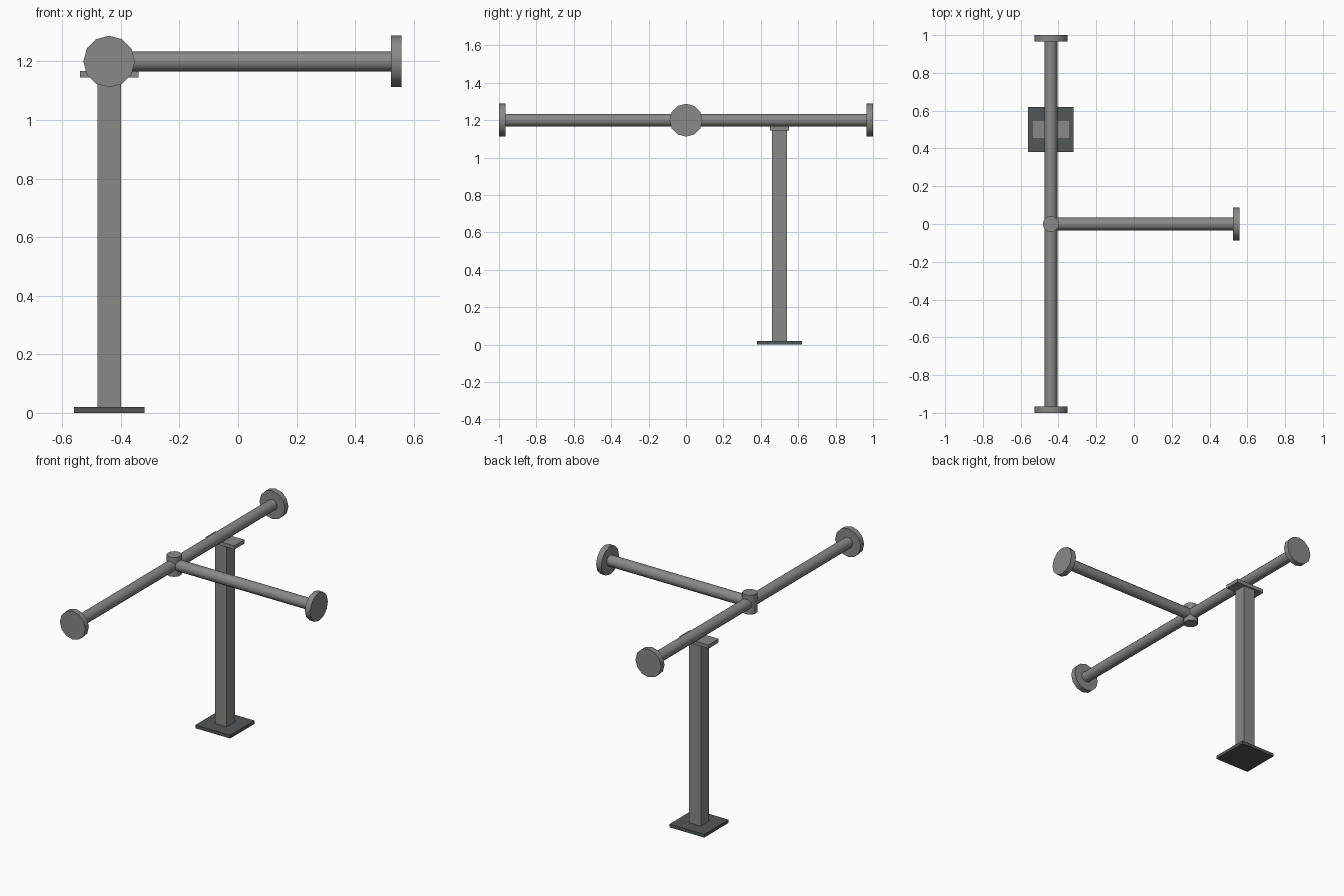
import bpy
import math

if "Cube" in bpy.data.objects:
    bpy.data.objects.remove(bpy.data.objects["Cube"])

PX, PZ = -0.44, 1.2   # axis of the main pipe


def material(name, rgb):
    m = bpy.data.materials.new(name)
    m.diffuse_color = (*rgb, 1.0)
    m.use_nodes = True
    m.node_tree.nodes["Principled BSDF"].inputs["Base Color"].default_value = m.diffuse_color
    return m


steel = material("grey steel", (0.25, 0.25, 0.24))
dark = material("dark steel", (0.085, 0.095, 0.095))


def finish(name, mat):
    ob = bpy.context.object
    ob.name = name
    ob.data.materials.append(mat)
    return ob


def box(name, lo, hi, mat):
    bpy.ops.mesh.primitive_cube_add(
        size=1, location=[(a + b) / 2 for a, b in zip(lo, hi)])
    ob = finish(name, mat)
    ob.scale = [b - a for a, b in zip(lo, hi)]
    bpy.ops.object.transform_apply(location=False, rotation=False, scale=True)
    return ob


def cylinder(name, axis, start, end, radius, mat):
    rot = {"x": (0, math.pi / 2, 0), "y": (math.pi / 2, 0, 0), "z": (0, 0, 0)}[axis]
    i = "xyz".index(axis)
    centre = [PX, 0, PZ]
    centre[i] = (start + end) / 2
    bpy.ops.mesh.primitive_cylinder_add(
        vertices=12, radius=radius, depth=end - start, location=centre, rotation=rot)
    ob = finish(name, mat)
    bpy.ops.object.shade_smooth_by_angle(angle=math.radians(40))
    return ob


# Support post with base and saddle plates
box("base_plate", (-0.56, 0.38, 0), (-0.32, 0.62, 0.02), dark)
box("post", (-0.48, 0.46, 0.02), (-0.40, 0.54, 1.145), steel)
box("saddle_plate", (-0.54, 0.45, 1.145), (-0.34, 0.55, 1.168), steel)

# Pipes and the tee hub that joins them
cylinder("main_pipe", "y", -0.98, 0.98, 0.034, steel)
cylinder("branch_pipe", "x", PX, 0.54, 0.034, steel)
cylinder("tee_hub", "z", PZ - 0.06, PZ + 0.06, 0.043, steel)

# End flanges
cylinder("front_flange", "y", -1.0, -0.965, 0.088, steel)
cylinder("back_flange", "y", 0.965, 1.0, 0.088, steel)
cylinder("branch_flange", "x", 0.523, 0.558, 0.088, steel)
